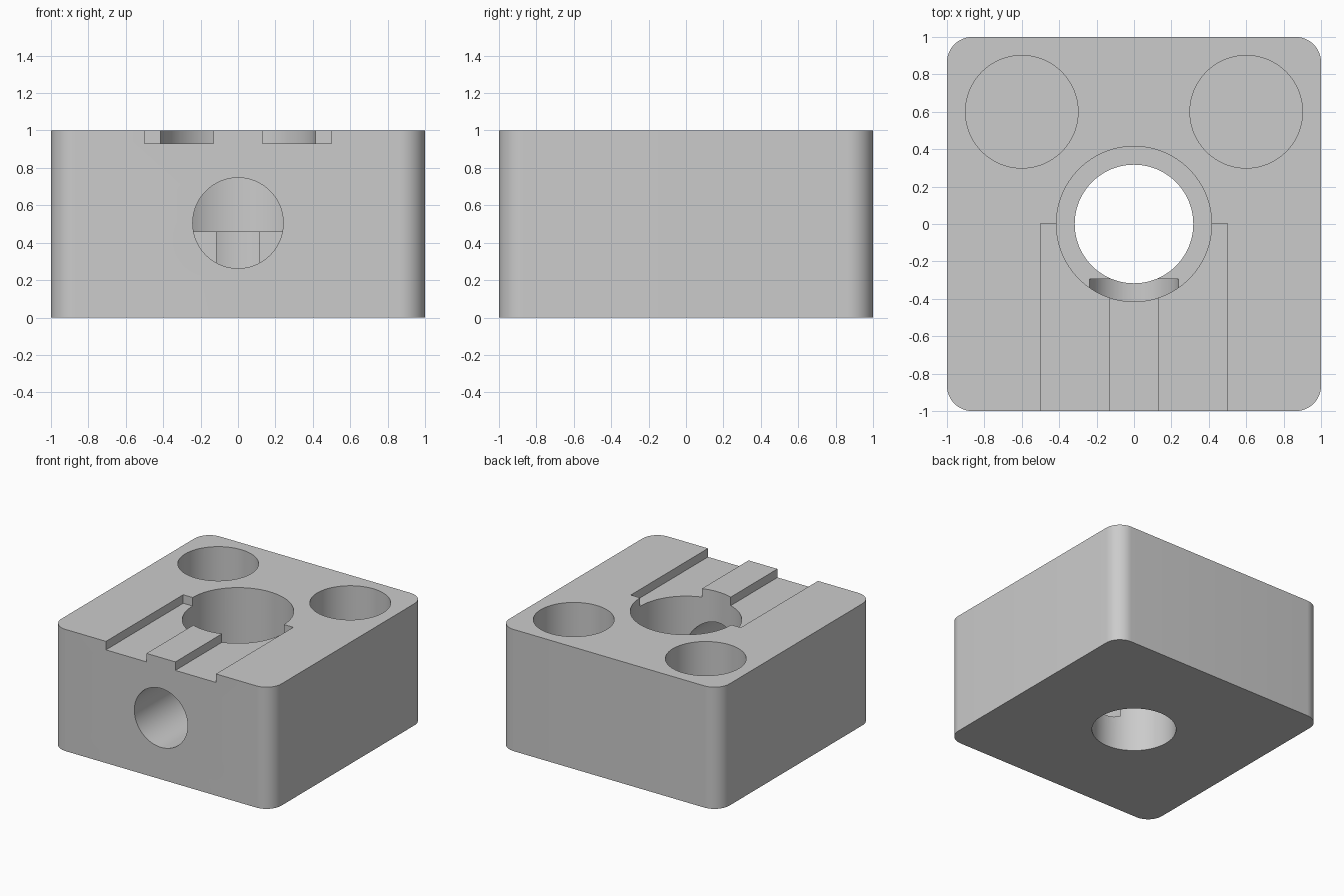
import bpy, bmesh, math
from mathutils import Matrix, Vector

if "Cube" in bpy.data.objects:
    bpy.data.objects.remove(bpy.data.objects["Cube"])


def mesh_object(name, bm):
    bmesh.ops.recalc_face_normals(bm, faces=bm.faces[:])
    me = bpy.data.meshes.new(name)
    bm.to_mesh(me)
    bm.free()
    ob = bpy.data.objects.new(name, me)
    bpy.context.collection.objects.link(ob)
    return ob


def box(name, lo, hi, corner=0.0):
    bm = bmesh.new()
    lo, hi = Vector(lo), Vector(hi)
    size = hi - lo
    bmesh.ops.create_cube(bm, size=1, matrix=Matrix.Translation((lo + hi) / 2)
                          @ Matrix.Diagonal((*size, 1)))
    if corner:
        upright = [e for e in bm.edges
                   if abs(e.verts[0].co.z - e.verts[1].co.z) > 0.5]
        bmesh.ops.bevel(bm, geom=upright, offset=corner, segments=12,
                        profile=0.5, affect='EDGES')
    return mesh_object(name, bm)


def cylinder(name, a, b, radius):
    bm = bmesh.new()
    a, b = Vector(a), Vector(b)
    turn = (b - a).to_track_quat('Z', 'Y').to_matrix().to_4x4()
    bmesh.ops.create_cone(bm, cap_ends=True, segments=96, radius1=radius,
                          radius2=radius, depth=(b - a).length,
                          matrix=Matrix.Translation((a + b) / 2) @ turn)
    return mesh_object(name, bm)


# Block with rounded upright corners
block = box("block", (-1, -1, 0), (1, 1, 1), 0.135)

# Central through hole and its counterbore, then the front cross hole
cutters = [
    cylinder("centre_bore", (0, 0, -0.2), (0, 0, 1.2), 0.317),
    cylinder("counterbore", (0, 0, 0.46), (0, 0, 1.2), 0.415),
    cylinder("front_bore", (0, -1.2, 0.505), (0, -0.295, 0.505), 0.242),
]
# Blind rear pockets and shallow grooves, one on each side
for side, s in (("left", -1), ("right", 1)):
    cutters.append(cylinder(side + "_pocket", (0.6 * s, 0.6, 0.46),
                            (0.6 * s, 0.6, 1.2), 0.301))
    x0, x1 = sorted((0.131 * s, 0.5 * s))
    cutters.append(box(side + "_groove", (x0, -1.2, 0.93), (x1, 0.003, 1.2)))

bpy.context.view_layer.objects.active = block
block.select_set(True)
for c in cutters:
    c.hide_render = True
    m = block.modifiers.new(c.name, 'BOOLEAN')
    m.operation, m.solver, m.object = 'DIFFERENCE', 'EXACT', c
    bpy.ops.object.modifier_apply(modifier=m.name)
for c in cutters:
    bpy.data.objects.remove(c, do_unlink=True)

# Single grey finish
grey = bpy.data.materials.new("light_grey")
grey.diffuse_color = (0.6, 0.6, 0.6, 1)
grey.use_nodes = True
grey.node_tree.nodes["Principled BSDF"].inputs["Base Color"].default_value = grey.diffuse_color
block.data.materials.clear()
block.data.materials.append(grey)
bpy.ops.object.shade_smooth_by_angle(angle=math.radians(30))
